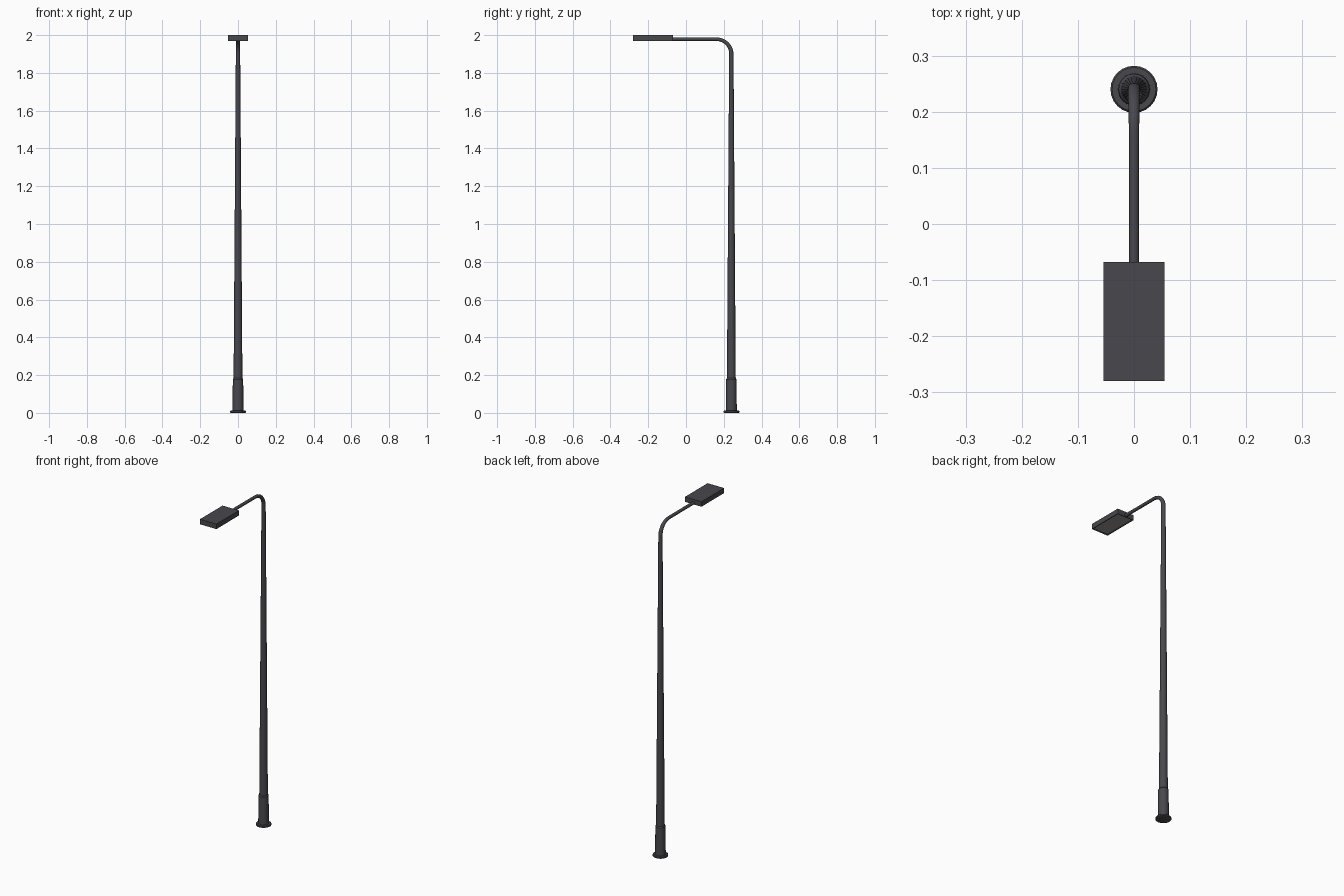
import bpy, bmesh, math
from mathutils import Vector, Matrix

if "Cube" in bpy.data.objects:
    bpy.data.objects.remove(bpy.data.objects["Cube"])

SIDES = 24
POLE_Y = 0.24


def material(name, rgb):
    m = bpy.data.materials.new(name)
    m.diffuse_color = (*rgb, 1)
    m.use_nodes = True
    m.node_tree.nodes["Principled BSDF"].inputs["Base Color"].default_value = m.diffuse_color
    return m


def make(name, bm, mats, smooth=False):
    bmesh.ops.recalc_face_normals(bm, faces=bm.faces)
    me = bpy.data.meshes.new(name)
    bm.to_mesh(me)
    bm.free()
    ob = bpy.data.objects.new(name, me)
    bpy.context.collection.objects.link(ob)
    for m in mats:
        me.materials.append(m)
    if smooth:
        bpy.ops.object.select_all(action='DESELECT')
        ob.select_set(True)
        bpy.context.view_layer.objects.active = ob
        bpy.ops.object.shade_smooth_by_angle(angle=math.radians(35))
    return ob


def tube(name, stations, mats):
    """Skin rings along the YZ plane; station = (y, z, tilt towards -y, radius)."""
    bm = bmesh.new()
    rings = []
    for y, z, tilt, r in stations:
        side = Vector((0, math.cos(tilt), math.sin(tilt)))
        rings.append([bm.verts.new(Vector((0, y, z)) + r * (
            math.cos(a) * Vector((1, 0, 0)) + math.sin(a) * side))
            for a in (2 * math.pi * i / SIDES for i in range(SIDES))])
    for a, b in zip(rings, rings[1:]):
        for i in range(SIDES):
            j = (i + 1) % SIDES
            bm.faces.new((a[i], a[j], b[j], b[i]))
    bm.faces.new(rings[0])
    bm.faces.new(rings[-1])
    return make(name, bm, mats, True)


metal = material("dark_metal", (0.065, 0.065, 0.075))
lens = material("lens_grey", (0.3, 0.29, 0.27))

# Round foot plate with a small chamfer
tube("foot_plate", [(POLE_Y, z, 0, r) for z, r in
     ((0, 0.038), (0.002, 0.042), (0.009, 0.042), (0.012, 0.039))], [metal])

# Thicker sleeve at the bottom of the pole
tube("base_sleeve", [(POLE_Y, z, 0, r) for z, r in
     ((0.01, 0.029), (0.178, 0.0275), (0.184, 0.023))], [metal])

# Tapered pole bending over into the arm
BEND, BEND_Z = 0.078, 1.9
path = [(POLE_Y, 0.17, 0, 0.0235), (POLE_Y, BEND_Z, 0, 0.0115)]
for i in range(1, 11):
    t = i / 10 * math.pi / 2
    path.append((POLE_Y - BEND * (1 - math.cos(t)), BEND_Z + BEND * math.sin(t),
                 t, 0.0115 - 0.0025 * i / 10))
path.append((-0.072, BEND_Z + BEND, math.pi / 2, 0.009))
tube("pole_and_arm", path, [metal])

# Flat lamp head with a recessed lens underneath
bm = bmesh.new()
bmesh.ops.create_cube(bm, size=1, matrix=Matrix.Translation((0, -0.174, 1.985))
                      @ Matrix.Diagonal((0.108, 0.212, 0.03, 1)))
bottom = min(bm.faces, key=lambda f: f.calc_center_median().z)
bmesh.ops.inset_region(bm, faces=[bottom], thickness=0.006)
panel = bmesh.ops.extrude_discrete_faces(bm, faces=[bottom])["faces"][0]
panel.material_index = 1
bmesh.ops.translate(bm, verts=panel.verts, vec=(0, 0, 0.005))
make("lamp_head", bm, [metal, lens])
